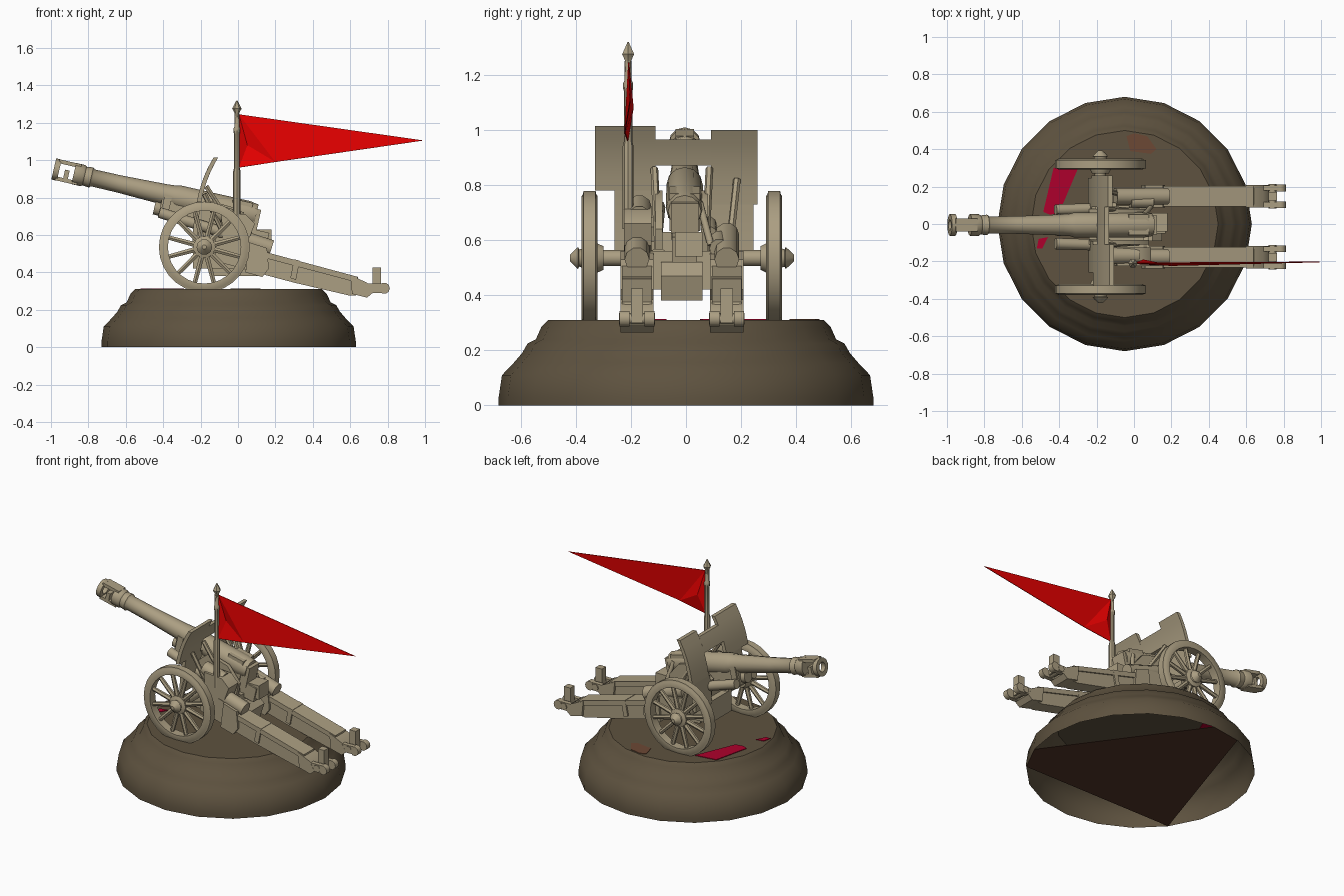
import bpy, bmesh, math
from mathutils import Vector


def material(name, rgb):
    m = bpy.data.materials.new(name)
    m.diffuse_color = (*rgb, 1)
    return m


TAN = material("khaki_metal", (0.41, 0.345, 0.225))
BROWN = material("brown_base", (0.112, 0.085, 0.05))
DARK = material("dark_underside", (0.085, 0.035, 0.02))
RED = material("flag_red", (0.8, 0.0, 0.0))
CRIMSON = material("crimson_paint", (0.42, 0.0, 0.025))
RUST = material("rust_paint", (0.15, 0.065, 0.035))
MID = -0.015  # centre plane of the gun


def finish(name, bm, mat):
    bmesh.ops.recalc_face_normals(bm, faces=bm.faces)
    me = bpy.data.meshes.new(name)
    bm.to_mesh(me)
    bm.free()
    ob = bpy.data.objects.new(name, me)
    me.materials.append(mat)
    bpy.context.collection.objects.link(ob)
    return ob


def prism(name, pts, a, b, mat=TAN, axis="y"):
    """Extrude an outline: (x, z) along y, or (x, y) along z."""
    bm = bmesh.new()
    put = (lambda p, t: (p[0], t, p[1])) if axis == "y" else (lambda p, t: (p[0], p[1], t))
    lo = [bm.verts.new(put(p, a)) for p in pts]
    hi = [bm.verts.new(put(p, b)) for p in pts]
    bm.faces.new(lo)
    bm.faces.new(hi[::-1])
    n = len(pts)
    for i in range(n):
        j = (i + 1) % n
        bm.faces.new((lo[i], lo[j], hi[j], hi[i]))
    return finish(name, bm, mat)


def box(name, x0, x1, y0, y1, z0, z1):
    return prism(name, [(x0, z0), (x1, z0), (x1, z1), (x0, z1)], y0, y1)


def lathe(name, prof, start, direction, n=12, mat=TAN, closed=False, bottom=True):
    """Spin (radius, distance) points around an axis."""
    bm = bmesh.new()
    q = Vector(direction).to_track_quat("Z", "Y")
    rings = []
    for r, d in prof:
        rings.append([bm.verts.new(Vector(start) + q @ Vector((r * math.cos(2 * math.pi * k / n),
                      r * math.sin(2 * math.pi * k / n), d))) for k in range(n)])
    pairs = list(zip(rings, rings[1:]))
    if closed:
        pairs.append((rings[-1], rings[0]))
    else:
        if bottom:
            bm.faces.new(rings[0][::-1])
        bm.faces.new(rings[-1])
    for a, b in pairs:
        for k in range(n):
            j = (k + 1) % n
            bm.faces.new((a[k], a[j], b[j], b[k]))
    return finish(name, bm, mat)


def rod(name, p0, p1, r0, r1=None, n=10):
    d = Vector(p1) - Vector(p0)
    return lathe(name, [(r0, 0), (r0 if r1 is None else r1, d.length)], p0, d, n)


# Round stepped base, open below except for a dark five-cornered plate
base = lathe("base", [(0.68, 0), (0.68, 0.03), (0.668, 0.11), (0.625, 0.155), (0.595, 0.19), (0.575, 0.225),
                      (0.545, 0.24), (0.525, 0.285), (0.5, 0.31)], (-0.05, 0, 0), (0, 0, 1), 20, BROWN, bottom=False)
corners = [math.radians(a) for a in (-36, -18, 90, 108, 216)]
prism("underside_plate", [(-0.05 + 0.679 * math.cos(a), 0.679 * math.sin(a)) for a in corners], 0, 0.003, DARK, "z")

# Painted patches on top of the base
prism("crimson_patch", [(-0.43, 0.30), (-0.29, 0.32), (-0.40, 0.06), (-0.45, 0.05), (-0.485, 0.065)],
      0.306, 0.314, CRIMSON, "z")
prism("small_crimson_patch", [(-0.52, -0.13), (-0.49, -0.13), (-0.46, -0.07), (-0.51, -0.08)],
      0.306, 0.314, CRIMSON, "z")
prism("rust_patch", [(-0.04, 0.47), (0.0, 0.485), (0.07, 0.47), (0.12, 0.40), (0.09, 0.375), (-0.02, 0.39)],
      0.306, 0.313, RUST, "z")

# Barrel frame: u runs back along the bore, v is across it
ANG = math.atan(0.23)


def along(u, v):
    return (-0.985 + u * math.cos(ANG) + v * math.sin(ANG), 0.953 - u * math.sin(ANG) + v * math.cos(ANG))


def gun_box(name, u0, u1, v0, v1, hw):
    prism(name, [along(u0, v0), along(u1, v0), along(u1, v1), along(u0, v1)], -0.005 - hw, -0.005 + hw)


def bore(u, v=0, y=-0.005):
    x, z = along(u, v)
    return (x, y, z)


gun_dir = Vector(bore(1)) - Vector(bore(0))

# Muzzle brake with open side windows
lathe("brake_front", [(0.03, 0), (0.058, 0), (0.058, 0.03), (0.03, 0.03)], bore(0), gun_dir, 12, closed=True)
gun_box("brake_top", 0.02, 0.14, 0.036, 0.057, 0.034)
gun_box("brake_bottom", 0.02, 0.14, -0.057, -0.036, 0.034)
gun_box("brake_baffle", 0.06, 0.085, -0.04, 0.01, 0.035)
lathe("brake_back", [(0.058, 0), (0.058, 0.05), (0.05, 0.06)], bore(0.11), gun_dir, 12)
lathe("barrel", [(0.05, 0), (0.055, 0.045), (0.046, 0.055), (0.047, 0.2), (0.056, 0.45), (0.06, 0.5), (0.066, 0.52),
                 (0.068, 0.9), (0.06, 0.95)], bore(0.16), gun_dir, 12)

# Cradle, recoil cylinders and breech
gun_box("cradle", 0.6, 1.08, -0.12, -0.03, 0.05)
rod("recoil_cylinder", bore(0.57, -0.08), bore(1.12, -0.08), 0.04)
gun_box("cradle_collar", 0.61, 0.65, -0.13, 0.0, 0.06)
gun_box("breech_ring", 0.97, 1.08, -0.08, 0.06, 0.055)
gun_box("breech_block", 1.07, 1.13, -0.10, 0.035, 0.05)
gun_box("breech_tail", 1.08, 1.2, -0.17, -0.075, 0.045)
rod("breech_lever", bore(1.06, 0.02, 0.05), bore(1.13, -0.12, 0.09), 0.013)

# Lower carriage, axle and turntable
box("carriage", -0.24, 0.08, -0.13, 0.10, 0.42, 0.56)
prism("carriage_belly", [(-0.14, 0.38), (0.12, 0.38), (0.15, 0.47), (0.1, 0.52), (-0.2, 0.5)], -0.09, 0.06)
box("turntable", -0.2, 0.05, -0.09, 0.06, 0.55, 0.63)
rod("axle", (-0.18, -0.36, 0.535), (-0.18, 0.33, 0.535), 0.03)

for s, side in ((-1, "left"), (1, "right")):
    def Y(d):
        return MID + s * d

    # Cheek plate, balance cylinder and shield stays
    prism(side + "_cheek", [(-0.22, 0.55), (0.06, 0.55), (0.08, 0.64), (0.0, 0.74), (-0.14, 0.78), (-0.24, 0.7)],
          Y(0.07), Y(0.095))
    rod(side + "_balance_cylinder", (-0.42, Y(0.09), 0.72), (-0.1, Y(0.1), 0.62), 0.03)
    rod(side + "_shield_arm", (-0.17, Y(0.1), 0.86), (0.03, Y(0.085), 0.55), 0.014, n=6)
    rod(side + "_shield_strut", (-0.18, Y(0.2), 0.82), (-0.05, Y(0.17), 0.55), 0.014, n=6)

    # Spoked wheel
    wy = Y(0.335)
    lathe(side + "_tyre", [(0.195, 0), (0.225, -0.001), (0.232, 0.004), (0.243, 0.006), (0.243, 0.05), (0.232, 0.052),
                           (0.225, 0.057), (0.195, 0.056)], (-0.18, wy - 0.028, 0.535), (0, 1, 0), 28, closed=True)
    for k in range(12):
        a = math.pi * (k + 0.5) / 6
        c, t = math.cos(a), math.sin(a)
        rod(f"{side}_spoke_{k}", (-0.18 + 0.03 * c, wy, 0.535 + 0.03 * t),
            (-0.18 + 0.205 * c, wy, 0.535 + 0.205 * t), 0.016, 0.013, 6)
    lathe(side + "_hub", [(0.045, -0.05), (0.06, -0.02), (0.06, 0.02), (0.036, 0.028), (0.033, 0.038), (0.042, 0.042),
                          (0.03, 0.055), (0.012, 0.072)], (-0.18, wy, 0.535), (0, s, 0), 10)

    # Trail leg with rails and clamps
    ty = Y(0.163)
    prism(side + "_trail", [(-0.12, 0.59), (0.03, 0.57), (0.155, 0.505), (0.64, 0.375), (0.66, 0.28), (0.6, 0.275),
                            (0.3, 0.345), (0.13, 0.39), (-0.12, 0.46)], ty - 0.045, ty + 0.045)
    prism(side + "_trail_root", [(0.04, 0.4), (0.13, 0.375), (0.165, 0.42), (0.155, 0.53), (0.06, 0.56)],
          ty - 0.06, ty + 0.06)
    prism(side + "_trail_rail", [(0.15, 0.508), (0.64, 0.376), (0.64, 0.345), (0.15, 0.475)], ty - 0.054, ty + 0.054)
    prism(side + "_trail_clamp", [(0.3, 0.47), (0.33, 0.462), (0.31, 0.36), (0.28, 0.37)], ty - 0.055, ty + 0.055)
    rod(side + "_trail_tube", (-0.1, ty, 0.62), (0.18, ty, 0.53), 0.045)
    # Spade, post and towing eye
    prism(side + "_spade", [(0.6, 0.385), (0.69, 0.345), (0.72, 0.29), (0.69, 0.265), (0.61, 0.285)],
          ty - 0.06, ty + 0.06)
    box(side + "_spade_post", 0.72, 0.765, ty - 0.022, ty + 0.022, 0.3, 0.425)
    for e in (-0.045, 0.045):
        box(side + "_fork", 0.69, 0.79, ty + e - 0.014, ty + e + 0.014, 0.29, 0.34)
        rod(side + "_fork_eye", (0.782, ty + e - 0.018, 0.315), (0.782, ty + e + 0.018, 0.315), 0.03)
    rod(side + "_fork_pin", (0.74, ty - 0.065, 0.315), (0.74, ty + 0.065, 0.315), 0.022)


# Curved shield: strips of its side curve extruded to different widths
def shield(name, z0, z1, y0, y1):
    def curve(z):
        t = (z - 0.55) / 0.465
        return -0.245 + 0.03 * t + 0.085 * t ** 3
    zs = [z0 + (z1 - z0) * i / 5 for i in range(6)]
    pts = [(curve(z), z) for z in zs] + [(curve(z) + 0.024, z) for z in reversed(zs)]
    prism(name, pts, y0, y1)


shield("shield_left", 0.78, 1.015, -0.33, -0.11)
shield("shield_left_lower", 0.56, 0.78, -0.26, -0.09)
shield("shield_middle", 0.87, 0.965, -0.11, 0.09)
shield("shield_right", 0.73, 1.0, 0.09, 0.26)
shield("shield_right_lower", 0.55, 0.73, 0.08, 0.245)

# Sight and elevation gear
prism("sight_housing", [(-0.08, 0.56), (0.06, 0.58), (0.09, 0.66), (0.04, 0.71), (-0.09, 0.72)], -0.225, -0.125)
rod("sight_tube", (-0.12, -0.17, 0.72), (0.02, -0.17, 0.68), 0.045)
rod("hand_wheel", (0.05, -0.1, 0.52), (0.07, -0.1, 0.52), 0.05)
box("gear_box", 0.09, 0.18, -0.04, 0.06, 0.54, 0.63)
rod("right_gear", (-0.02, 0.12, 0.6), (0.1, 0.12, 0.57), 0.035)

# Flag pole with finial
lathe("flag_pole", [(0.02, 0), (0.02, 0.3), (0.015, 0.32), (0.015, 0.5), (0.018, 0.51), (0.018, 0.53), (0.013, 0.54),
                    (0.013, 0.61)], (-0.006, -0.21, 0.64), (0, 0, 1), 8)
lathe("pole_finial", [(0.014, 0), (0.012, 0.02), (0.025, 0.045), (0.002, 0.09)], (-0.006, -0.21, 1.23), (0, 0, 1), 6)

# Folded pennant
bm = bmesh.new()
A, T, M, B, N = [bm.verts.new(p) for p in ((0.005, -0.208, 1.245), (0.993, -0.203, 1.105), (0.2, -0.222, 0.99),
                                           (0.005, -0.212, 0.96), (0.05, -0.192, 1.08))]
for tri in ((A, M, T), (A, N, M), (A, B, N), (N, B, M)):
    bm.faces.new(tri)
flag = finish("pennant", bm, RED)
mod = flag.modifiers.new("thickness", "SOLIDIFY")
mod.thickness = 0.004
mod.offset = 0

# Smooth rounded parts, keep edges sharp
for ob in bpy.context.scene.objects:
    ob.select_set(ob != flag)
bpy.context.view_layer.objects.active = base
bpy.ops.object.shade_smooth_by_angle(angle=math.radians(42))
